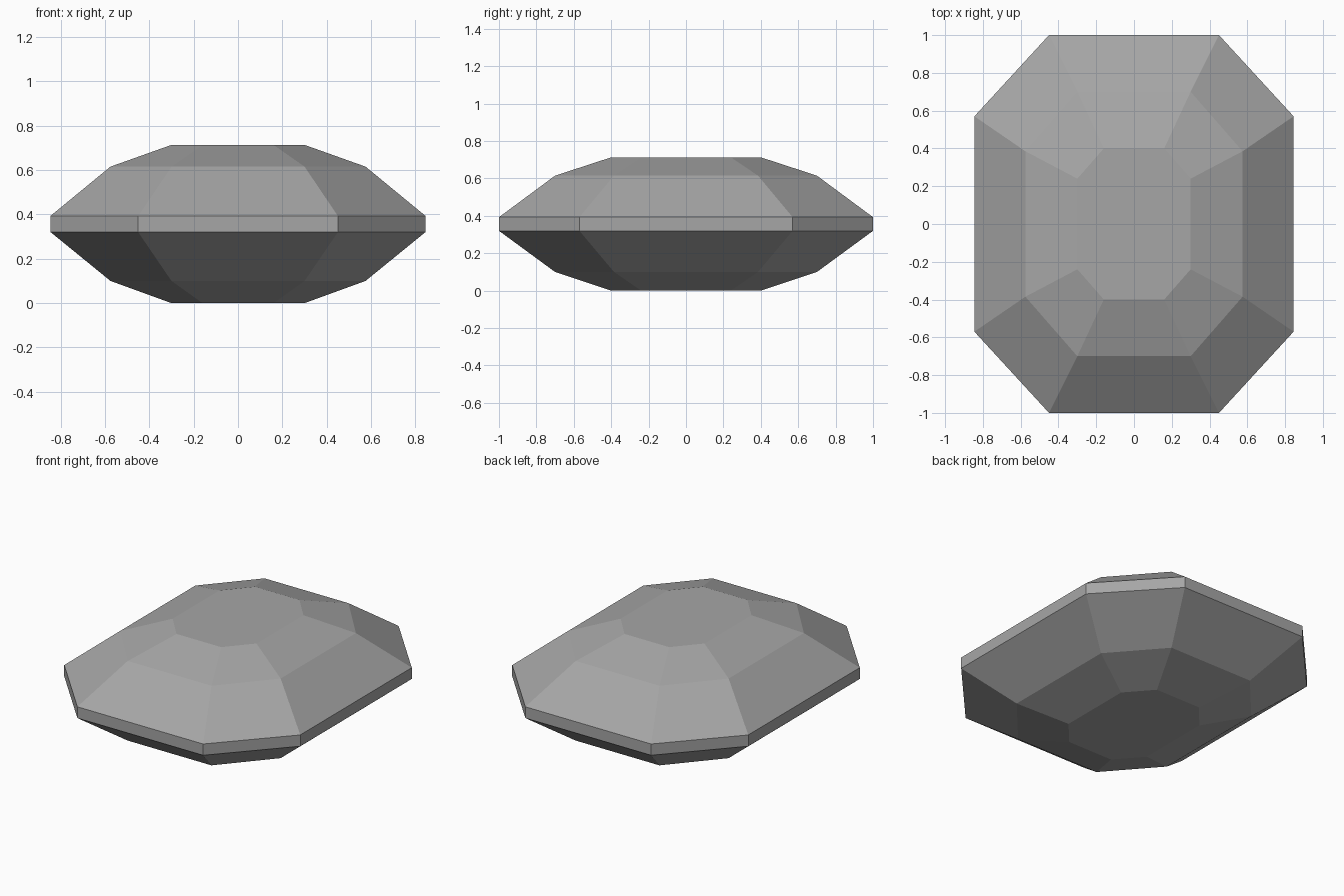
import bpy
import bmesh

cube = bpy.data.objects.get("Cube")
if cube:
    bpy.data.objects.remove(cube, do_unlink=True)

stone = bpy.data.materials.new("stone_grey")
stone.use_nodes = True
color = (0.38, 0.38, 0.38, 1)
stone.diffuse_color = color
stone.node_tree.nodes["Principled BSDF"].inputs["Base Color"].default_value = color

# Octagonal outlines: half width, half depth, corner x, corner y
TABLE = (0.30, 0.40, 0.16, 0.24)
BREAK = (0.575, 0.70, 0.30, 0.385)
GIRDLE = (0.845, 1.0, 0.45, 0.57)
LAYERS = [(0.0, TABLE), (0.10, BREAK), (0.32, GIRDLE),
          (0.393, GIRDLE), (0.615, BREAK), (0.713, TABLE)]


def octagon(bm, z, outline):
    w, d, cx, cy = outline
    quarter = [(w, cy), (cx, d)]
    pts = quarter + [(-x, y) for x, y in reversed(quarter)]
    pts += [(-x, -y) for x, y in pts]
    return [bm.verts.new((x, y, z)) for x, y in pts]


# Faceted gem, lofted from the lower table to the upper table
bm = bmesh.new()
rings = [octagon(bm, z, outline) for z, outline in LAYERS]
for low, high in zip(rings, rings[1:]):
    for i in range(len(low)):
        j = (i + 1) % len(low)
        bm.faces.new((low[i], low[j], high[j], high[i]))
bm.faces.new(reversed(rings[0]))
bm.faces.new(rings[-1])
bmesh.ops.recalc_face_normals(bm, faces=bm.faces)

mesh = bpy.data.meshes.new("faceted_gem")
bm.to_mesh(mesh)
bm.free()
mesh.materials.append(stone)
gem = bpy.data.objects.new("faceted_gem", mesh)
bpy.context.collection.objects.link(gem)
